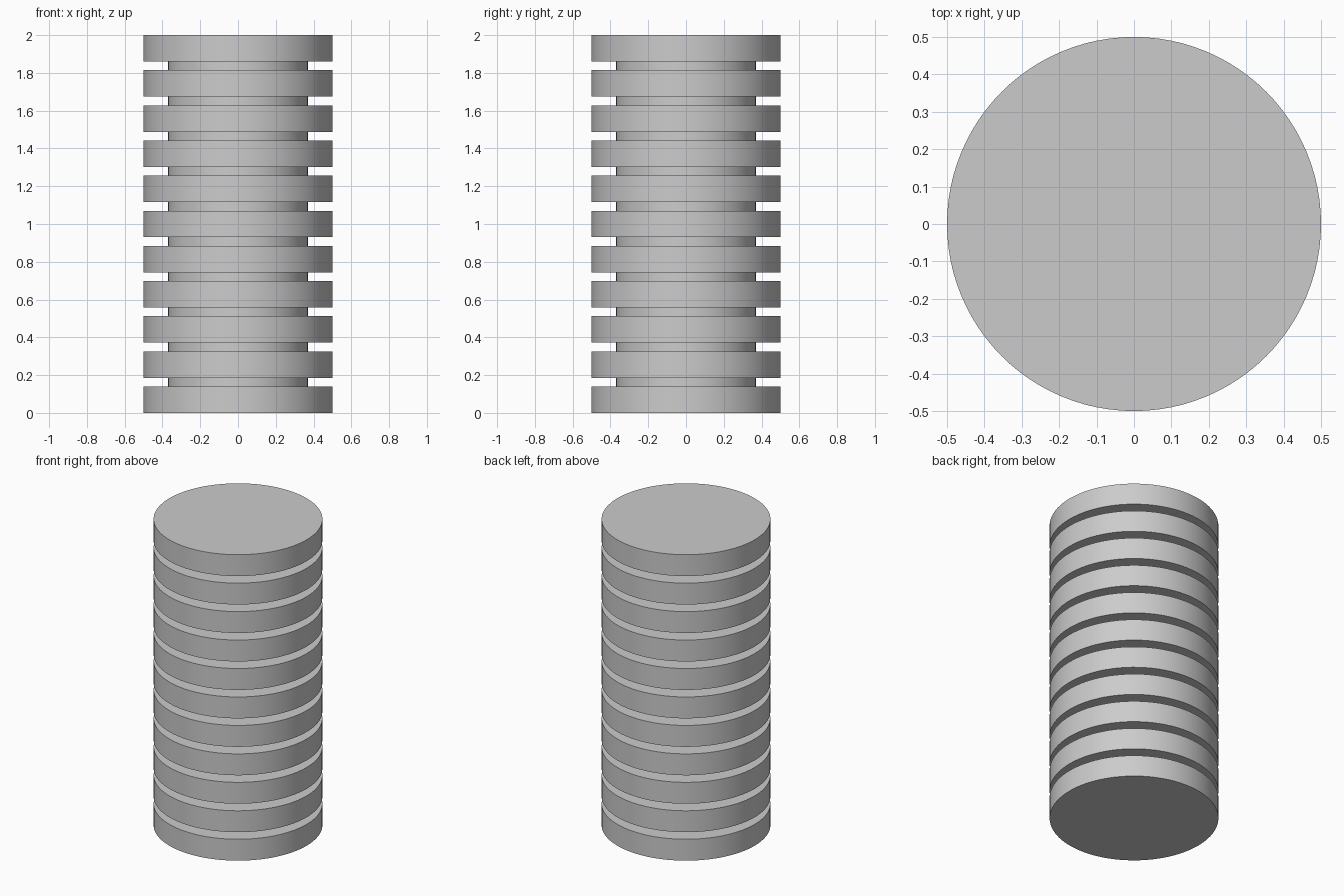
import bpy, bmesh, math

cube = bpy.data.objects.get("Cube")
if cube:
    bpy.data.objects.remove(cube, do_unlink=True)

DISCS, HEIGHT, THICK = 11, 2.0, 0.14
PITCH = (HEIGHT - THICK) / (DISCS - 1)
OUTER, INNER, SIDES = 0.5, 0.37, 96

grey = bpy.data.materials.new("plain_grey")
grey.use_nodes = True
colour = (0.6, 0.6, 0.6, 1)
grey.diffuse_color = colour
grey.node_tree.nodes["Principled BSDF"].inputs["Base Color"].default_value = colour

# Stepped profile: wide discs joined by a narrower core
profile = []
for i in range(DISCS):
    low, high = i * PITCH, i * PITCH + THICK
    if i:
        profile.append((INNER, low))
    profile += [(OUTER, low), (OUTER, high)]
    if i < DISCS - 1:
        profile.append((INNER, high))

# Turn the profile into one closed solid
bm = bmesh.new()
rings = []
for radius, z in profile:
    angles = [math.tau * k / SIDES for k in range(SIDES)]
    rings.append([bm.verts.new((radius * math.cos(a), radius * math.sin(a), z)) for a in angles])
for a, b in zip(rings, rings[1:]):
    for k in range(SIDES):
        n = (k + 1) % SIDES
        bm.faces.new((a[k], a[n], b[n], b[k]))
bm.faces.new(rings[0][::-1])
bm.faces.new(rings[-1])
bmesh.ops.recalc_face_normals(bm, faces=bm.faces)

mesh = bpy.data.meshes.new("grooved_cylinder")
bm.to_mesh(mesh)
bm.free()
mesh.materials.append(grey)
column = bpy.data.objects.new("grooved_cylinder", mesh)
bpy.context.collection.objects.link(column)

# Smooth walls with crisp rims
bpy.ops.object.select_all(action='DESELECT')
column.select_set(True)
bpy.context.view_layer.objects.active = column
bpy.ops.object.shade_smooth_by_angle(angle=math.radians(30))
